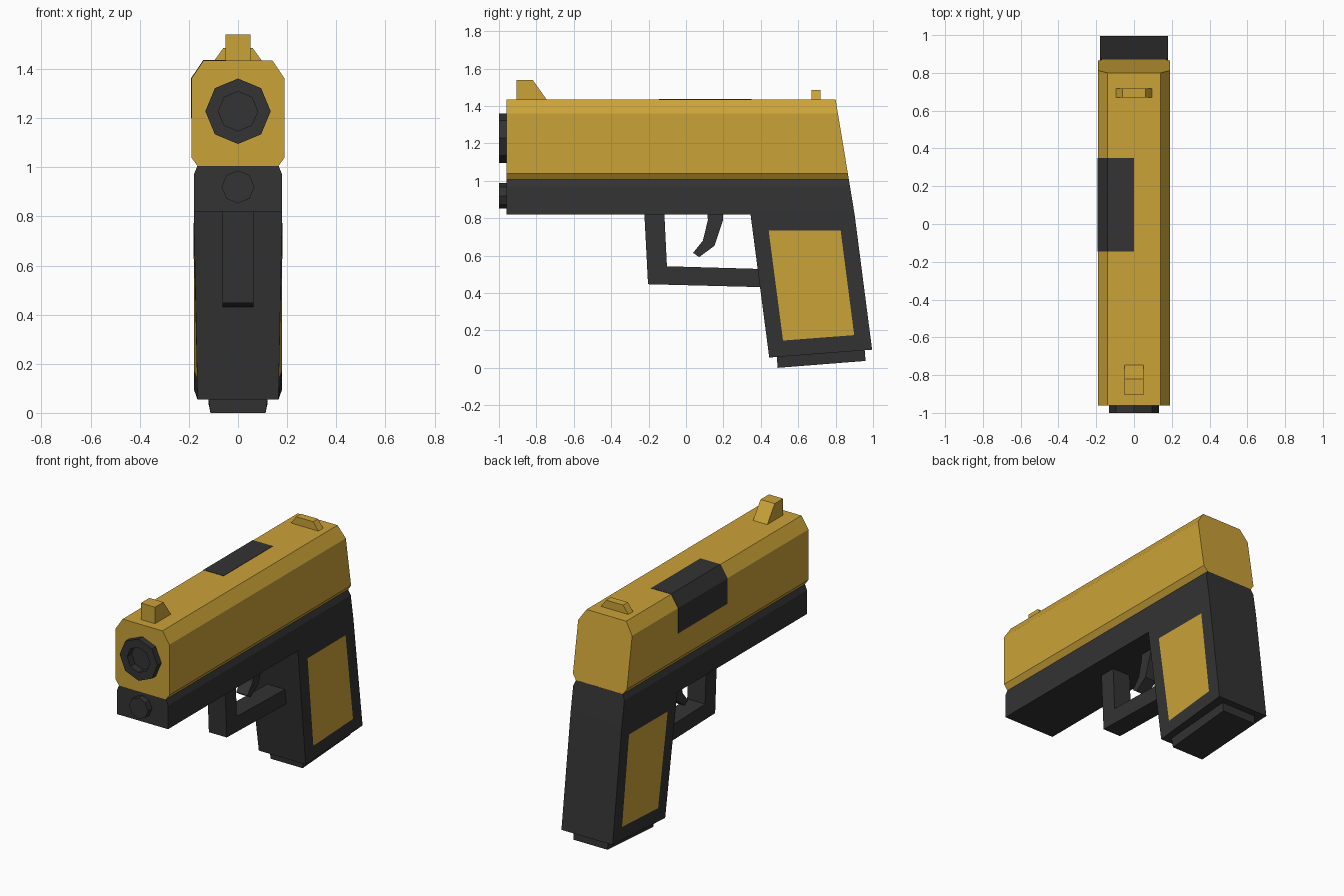
import bpy, bmesh, math
from mathutils import Matrix, Vector

if "Cube" in bpy.data.objects:
    bpy.data.objects.remove(bpy.data.objects["Cube"])


def material(name, color):
    m = bpy.data.materials.new(name)
    m.diffuse_color = color
    m.use_nodes = True
    m.node_tree.nodes["Principled BSDF"].inputs["Base Color"].default_value = m.diffuse_color
    return m


GOLD = material("gold", (0.60, 0.365, 0.04, 1))
DARK = material("dark", (0.033, 0.033, 0.033, 1))


def finish(bm, name, *mats):
    bmesh.ops.recalc_face_normals(bm, faces=bm.faces)
    me = bpy.data.meshes.new(name)
    bm.to_mesh(me)
    bm.free()
    ob = bpy.data.objects.new(name, me)
    bpy.context.collection.objects.link(ob)
    for m in mats:
        me.materials.append(m)
    return ob


def join_rings(bm, rings, caps=True):
    n = len(rings[0])
    for a, b in zip(rings, rings[1:]):
        for i in range(n):
            j = (i + 1) % n
            bm.faces.new((a[i], a[j], b[j], b[i]))
    if caps:
        bm.faces.new(rings[0])
        bm.faces.new(rings[-1])


def side_profile(points):
    """Side outline of (y, z, half width), mirrored across x = 0."""
    bm = bmesh.new()
    rings = [[bm.verts.new((s * w, y, z)) for y, z, w in points] for s in (-1, 1)]
    join_rings(bm, rings)
    return bm


def cross_section(points, y0, y1):
    """Outline of (x, z) swept along y; y1 is a function of z."""
    bm = bmesh.new()
    rings = [[bm.verts.new((x, y0, z)) for x, z in points],
             [bm.verts.new((x, y1(z), z)) for x, z in points]]
    join_rings(bm, rings)
    return bm


def octagon_lathe(profile, z0):
    """Eight-sided solid along y from (radius, y) steps."""
    bm = bmesh.new()
    rings = [[bm.verts.new((r * math.sin(k * math.pi / 4), y,
                            z0 + r * math.cos(k * math.pi / 4))) for k in range(8)]
             for r, y in profile]
    join_rings(bm, rings)
    return bm


def mirrored(half):
    return half + [(-x, z) for x, z in reversed(half)]


def flat(points, w):
    return [(y, z, w) for y, z in points]


def rear(z):
    # sloping back plane shared by slide and frame
    return 0.80 + (1.435 - z) * 0.165


# Slide with a hole for the barrel
slide = finish(cross_section(mirrored([(0.165, 1.005), (0.19, 1.04), (0.19, 1.36),
                                       (0.14, 1.435)]), -0.96, rear), "slide", GOLD)
cutter = finish(octagon_lathe([(0.1, -1.1), (0.1, -0.8)], 1.228), "bore_cutter")
cutter.hide_render = True
mod = slide.modifiers.new("bore", "BOOLEAN")
mod.operation = "DIFFERENCE"
mod.solver = "EXACT"
mod.object = cutter
bpy.context.view_layer.objects.active = slide
bpy.ops.object.modifier_apply(modifier=mod.name)
bpy.data.objects.remove(cutter)

# Barrel and recoil rod
finish(octagon_lathe([(0.133, -0.955), (0.133, -1.0), (0.08, -1.0), (0.08, -0.82)], 1.228),
       "barrel", DARK)
finish(octagon_lathe([(0.067, -0.95), (0.067, -1.0)], 0.92), "recoil_rod", DARK)

# Ejection port wrapped over the left shoulder of the slide
finish(cross_section([(0, 1.437), (-0.141, 1.437), (-0.192, 1.361), (-0.192, 1.2),
                      (-0.18, 1.2), (-0.18, 1.355), (-0.135, 1.425), (0, 1.425)],
                     -0.145, lambda z: 0.35), "ejection_port", DARK)

# Sights
finish(side_profile(flat([(-0.905, 1.43), (-0.905, 1.54), (-0.82, 1.54), (-0.742, 1.43)], 0.05)),
       "front_sight", GOLD)
finish(cross_section(mirrored([(0.1, 1.43), (0.06, 1.485)]), 0.67, lambda z: 0.718),
       "rear_sight", GOLD)

# Frame under the slide
finish(cross_section(mirrored([(0.18, 0.82), (0.18, 0.97), (0.165, 1.007)]), -0.96, rear),
       "frame", DARK)

# Grip with inset side panels
bm = side_profile([(0.345, 0.82, 0.18), (rear(0.82), 0.82, 0.18),
                   (0.995, 0.097, 0.18), (0.445, 0.055, 0.165)])
bm.normal_update()
bmesh.ops.recalc_face_normals(bm, faces=bm.faces)
sides = [f for f in bm.faces if abs(f.normal.x) > 0.9]
bmesh.ops.inset_individual(bm, faces=sides, thickness=0.085, use_even_offset=True)
for f in sides:
    f.material_index = 1
finish(bm, "grip", DARK, GOLD)

# Magazine base
finish(side_profile([(0.485, 0.07, 0.122), (0.955, 0.1, 0.122),
                     (0.96, 0.037, 0.12), (0.49, 0.0, 0.112)]), "magazine_base", DARK)

# Trigger guard and trigger
finish(side_profile(flat([(-0.223, 0.83), (-0.203, 0.447), (0.42, 0.431), (0.42, 0.528),
                          (-0.102, 0.543), (-0.116, 0.83)], 0.063)), "trigger_guard", DARK)
finish(side_profile(flat([(0.113, 0.83), (0.198, 0.83), (0.198, 0.79), (0.152, 0.652),
                          (0.07, 0.592), (0.038, 0.615), (0.09, 0.68), (0.117, 0.79)], 0.04)),
       "trigger", DARK)
